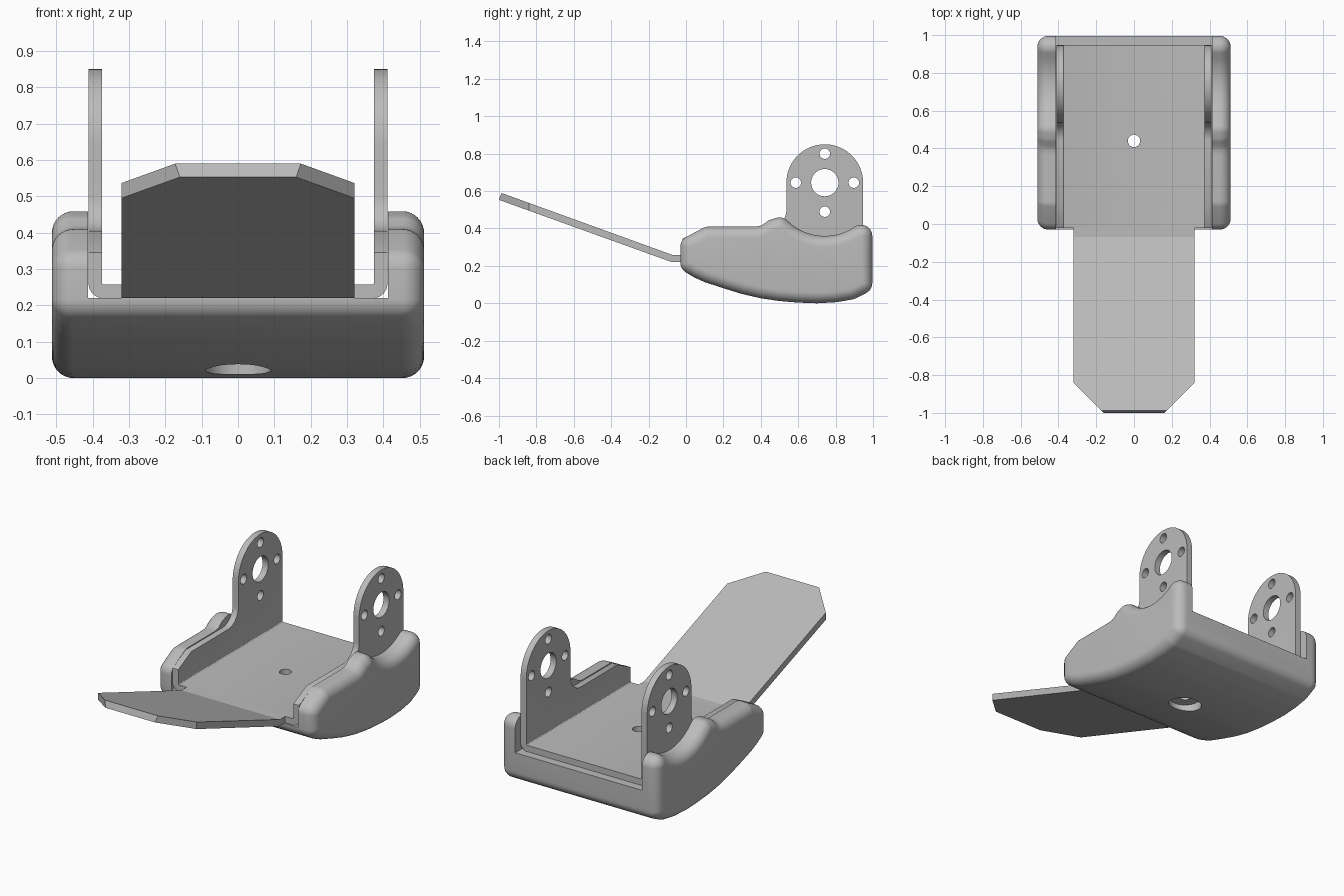
import bpy, bmesh
from math import sin, cos, pi, radians, sqrt, atan2

cube = bpy.data.objects.get("Cube")
if cube:
    bpy.data.objects.remove(cube, do_unlink=True)

grey = bpy.data.materials.new("plain grey")
grey.use_nodes = True
COLOUR = (0.5, 0.5, 0.5, 1)
grey.diffuse_color = COLOUR
grey.node_tree.nodes["Principled BSDF"].inputs["Base Color"].default_value = COLOUR


def finish(name, bm):
    """Turn a bmesh into a grey object."""
    bmesh.ops.remove_doubles(bm, verts=bm.verts, dist=0.0002)
    bmesh.ops.recalc_face_normals(bm, faces=bm.faces)
    mesh = bpy.data.meshes.new(name)
    bm.to_mesh(mesh)
    bm.free()
    mesh.materials.append(grey)
    ob = bpy.data.objects.new(name, mesh)
    bpy.context.collection.objects.link(ob)
    return ob


def place(axis, a, p):
    return {"x": (a, p[0], p[1]), "y": (p[0], a, p[1]), "z": (p[0], p[1], a)}[axis]


def loft(name, loops):
    """Skin closed loops of equal length and cap both ends."""
    bm = bmesh.new()
    rings = [[bm.verts.new(co) for co in loop] for loop in loops]
    n = len(rings[0])
    for a, b in zip(rings, rings[1:]):
        for i in range(n):
            j = (i + 1) % n
            bm.faces.new((a[i], a[j], b[j], b[i]))
    bm.faces.new(rings[0][::-1])
    bm.faces.new(rings[-1])
    return finish(name, bm)


def prism(name, pts, axis, lo, hi):
    return loft(name, [[place(axis, a, p) for p in pts] for a in (lo, hi)])


def arc(cx, cy, r, start, end, n):
    angles = [radians(start + (end - start) * i / n) for i in range(n + 1)]
    return [(cx + r * cos(t), cy + r * sin(t)) for t in angles]


def disc(cx, cy, r, n=40):
    return arc(cx, cy, r, 0, 360, n)[:-1]


def rect(x0, y0, x1, y1):
    return [(x0, y0), (x1, y0), (x1, y1), (x0, y1)]


def combine(ob, tool, operation):
    """Apply a boolean and discard the tool."""
    tool.hide_render = True
    mod = ob.modifiers.new("cut", "BOOLEAN")
    mod.object, mod.operation, mod.solver = tool, operation, "EXACT"
    bpy.context.view_layer.objects.active = ob
    bpy.ops.object.modifier_apply(modifier=mod.name)
    bpy.data.objects.remove(tool, do_unlink=True)


def smooth(ob):
    bpy.ops.object.select_all(action="DESELECT")
    ob.select_set(True)
    bpy.context.view_layer.objects.active = ob
    bpy.ops.object.shade_smooth_by_angle(angle=radians(28))


def rounded_offset(core):
    """Pairs of core point and outward direction, fanned round convex corners."""
    out = []
    n = len(core)
    for i, p in enumerate(core):
        q, r = core[i - 1], core[(i + 1) % n]
        t0 = atan2(q[0] - p[0], p[1] - q[1]) + 0
        t1 = atan2(p[0] - r[0], r[1] - p[1])
        turn = (t1 - t0 + pi) % (2 * pi) - pi
        steps = max(1, round(turn / radians(10)))
        if turn > radians(4):
            fan = [t0 + turn * k / steps for k in range(steps + 1)]
        else:
            fan = [t0 + turn / 2]
        out += [(p, (cos(t), sin(t))) for t in fan]
    return out


# Body: side outline with a rolled outer edge
EAR_Y, EAR_Z, EAR_R = 0.742, 0.645, 0.205
ROLL, HALF = 0.06, 0.512
core = [(0.03, 0.217), (0.07, 0.193), (0.12, 0.17), (0.22, 0.137), (0.315, 0.108),
        (0.41, 0.086), (0.505, 0.072), (0.6, 0.064), (0.7, 0.06), (0.8, 0.066),
        (0.88, 0.08), (0.936, 0.108)]
scoop = 0.345
for k in range(15):
    y = 0.936 - 0.436 * k / 14
    core.append((y, EAR_Z - sqrt(scoop ** 2 - (y - EAR_Y) ** 2)))
core += [(0.47, 0.39), (0.44, 0.368), (0.41, 0.355), (0.37, 0.35), (0.12, 0.35), (0.03, 0.302)]
rim = rounded_offset(core)
sections = []
for side in (-1, 1):
    ring = []
    for k in range(9):
        t = pi / 2 * k / 8
        x = side * (HALF - ROLL + ROLL * sin(t))
        d = ROLL * cos(t)
        ring.append([(x, p[0] + n[0] * d, p[1] + n[1] * d) for p, n in rim])
    sections += ring[::-1] if side < 0 else ring
body = loft("body", sections)

# Open channel, bolt hole and counterbore in the body
combine(body, prism("channel", rect(-0.412, 0.22, 0.412, 1), "y", -0.5, 1.5), "DIFFERENCE")
combine(body, prism("counterbore", disc(0, 0.44, 0.09), "z", -0.1, 0.07), "DIFFERENCE")
combine(body, prism("bolt_hole", disc(0, 0.44, 0.033), "z", -0.1, 0.4), "DIFFERENCE")
smooth(body)

# Bracket: bent sheet section trimmed by its side outline
W, T, Z0 = 0.411, 0.037, 0.22
half = arc(W - 0.04, Z0 + 0.04, 0.04, -90, 0, 8) + [(W, 1), (W - T, 1)]
half += arc(W - T - 0.006, Z0 + T + 0.006, 0.006, 0, -90, 3)
# outer path on the right, inner path across, outer path on the left
section = half + [(-x, z) for x, z in half[::-1]]
bracket = prism("bracket", section, "y", -0.02, 0.948)
outline = [(-0.1, 0.1), (EAR_Y + EAR_R, 0.1)]
outline += arc(EAR_Y, EAR_Z, EAR_R, 0, 180, 36)
outline += arc(EAR_Y - EAR_R - 0.095, 0.5, 0.095, 0, -90, 10)
outline += [(0.1, 0.405), (-0.02, 0.345), (-0.1, 0.345)]
combine(bracket, prism("trim", outline, "x", -0.6, 0.6), "INTERSECT")

# Holes through both ears and the base
holes = [(0, 0, 0.073)]
holes += [(0.155 * a, 0.155 * b, 0.028) for a, b in ((1, 0), (-1, 0), (0, 1), (0, -1))]
for dy, dz, r in holes:
    combine(bracket, prism("hole", disc(EAR_Y + dy, EAR_Z + dz, r), "x", -0.6, 0.6), "DIFFERENCE")
combine(bracket, prism("hole", disc(0, 0.44, 0.033), "z", 0.1, 0.4), "DIFFERENCE")
smooth(bracket)

# Flap: sloping sheet with clipped tip corners
side_line = [(-0.02, Z0), (-0.075, Z0), (-1, 0.553), (-0.987, 0.59), (-0.068, Z0 + T), (-0.02, Z0 + T)]
flap = prism("flap", side_line, "x", -0.32, 0.32)
plan = [(-0.4, 0.1), (-0.4, -0.76), (-0.15, -1.01), (0.15, -1.01), (0.4, -0.76), (0.4, 0.1)]
combine(flap, prism("flap_trim", plan, "z", 0, 1), "INTERSECT")
